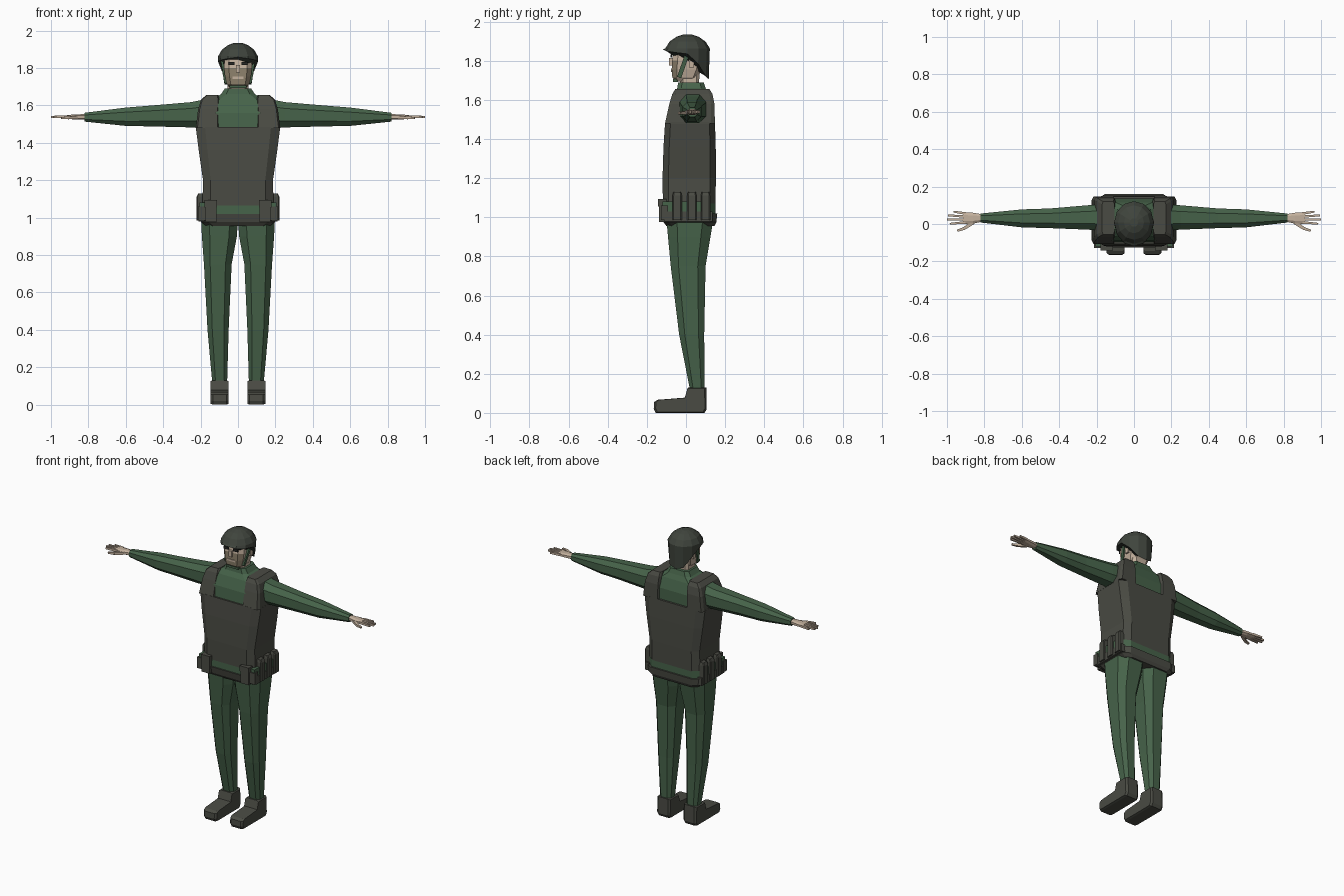
import bpy, bmesh, math
from mathutils import Vector

if "Cube" in bpy.data.objects:
    bpy.data.objects.remove(bpy.data.objects["Cube"])


def material(name, rgb):
    m = bpy.data.materials.new(name)
    m.diffuse_color = (*rgb, 1)
    m.use_nodes = True
    m.node_tree.nodes["Principled BSDF"].inputs["Base Color"].default_value = m.diffuse_color
    return m


GREEN = material("uniform green", (0.062, 0.125, 0.068))
OLIVE = material("vest grey", (0.068, 0.070, 0.057))
HELMET = material("helmet grey", (0.050, 0.058, 0.046))
SKIN = material("skin", (0.55, 0.44, 0.34))
PAINT = material("face paint", (0.27, 0.22, 0.15))
DARK = material("eye dark", (0.02, 0.02, 0.018))


def loft(name, rings, *mats):
    """Skin a list of equal point rings and cap both ends."""
    bm = bmesh.new()
    rows = [[bm.verts.new(p) for p in r] for r in rings]
    n = len(rows[0])
    for a, b in zip(rows, rows[1:]):
        for i in range(n):
            bm.faces.new((a[i], a[(i + 1) % n], b[(i + 1) % n], b[i]))
    bm.faces.new(rows[0])
    bm.faces.new(rows[-1])
    bmesh.ops.recalc_face_normals(bm, faces=bm.faces[:])
    me = bpy.data.meshes.new(name)
    bm.to_mesh(me)
    bm.free()
    for m in mats:
        me.materials.append(m)
    ob = bpy.data.objects.new(name, me)
    bpy.context.collection.objects.link(ob)
    return ob


def octagon(a0, a1, b0, b1, c=0.3):
    """Chamfered rectangle in two axes, c is the chamfer share."""
    ca, ra, cb, rb = (a0 + a1) / 2, (a1 - a0) / 2, (b0 + b1) / 2, (b1 - b0) / 2
    k = 1 - c
    pts = [(1, -k), (1, k), (k, 1), (-k, 1), (-1, k), (-1, -k), (-k, -1), (k, -1)]
    return [(ca + ra * u, cb + rb * v) for u, v in pts]


def upright(name, sections, mat, c=0.3, side=1):
    """Sections are (z, x0, x1, y0, y1)."""
    return loft(name, [[(side * x, y, z) for x, y in octagon(x0, x1, y0, y1, c)]
                       for z, x0, x1, y0, y1 in sections], mat)


def sideways(name, sections, mat, side, c=0.5):
    """Sections are (x, y0, y1, z0, z1)."""
    return loft(name, [[(side * x, y, z) for y, z in octagon(y0, y1, z0, z1, c)]
                       for x, y0, y1, z0, z1 in sections], mat)


def beam(name, p, q, w, h, mat, taper=1.0):
    """Square bar from p to q."""
    p, q = Vector(p), Vector(q)
    d = (q - p).normalized()
    up = Vector((0, 0, 1)) if abs(d.z) < 0.7 else Vector((1, 0, 0))
    u = d.cross(up).normalized()
    v = u.cross(d)
    return loft(name, [[o + u * w / 2 * t * i + v * h / 2 * t * j
                        for i, j in ((1, 1), (-1, 1), (-1, -1), (1, -1))]
                       for o, t in ((p, 1), (q, taper))], mat)


def box(name, x0, x1, y0, y1, z0, z1, mat, side=1):
    return loft(name, [[(side * x, y, z) for x, y in ((x0, y0), (x1, y0), (x1, y1), (x0, y1))]
                       for z in (z0, z1)], mat)


# Shirt under the vest, rising into the collar
upright("shirt", [(1.44, -.18, .18, -.10, .135), (1.56, -.17, .17, -.09, .135),
                  (1.63, -.14, .14, -.065, .115), (1.66, -.09, .09, -.045, .10),
                  (1.69, -.07, .07, -.04, .09)], GREEN)
upright("neck", [(1.64, -.055, .055, -.03, .065), (1.76, -.055, .055, -.03, .07)], SKIN)

# Vest body
upright("vest", [(1.065, -.19, .19, -.118, .15), (1.20, -.187, .187, -.12, .153),
                 (1.36, -.21, .21, -.115, .152), (1.485, -.226, .226, -.107, .148)], OLIVE, .22)
# Waist band and belt skirt
upright("waist_band", [(1.01, -.192, .192, -.117, .15), (1.07, -.192, .192, -.117, .15)], GREEN, .22)
upright("belt", [(0.955, -.17, .17, -.10, .145), (0.975, -.198, .198, -.115, .155),
                 (1.02, -.20, .20, -.125, .16)], OLIVE, .22)

for s, tag in ((1, "left"), (-1, "right")):
    # Vest shoulder panel
    upright(f"{tag}_vest_shoulder", [(1.48, .10, .226, -.107, .148), (1.58, .10, .213, -.085, .145),
                                     (1.63, .10, .198, -.07, .135), (1.655, .105, .17, -.055, .12)],
            OLIVE, .15, s)
    # Sleeve
    sideways(f"{tag}_sleeve", [(.16, -.035, .105, 1.48, 1.635), (.25, -.03, .10, 1.482, 1.617),
                               (.45, -.022, .083, 1.487, 1.60), (.60, -.018, .078, 1.49, 1.588),
                               (.82, .008, .056, 1.513, 1.56)], GREEN, s)
    # Hand with fingers
    sideways(f"{tag}_palm", [(.80, .015, .05, 1.523, 1.553), (.86, .002, .06, 1.523, 1.552),
                             (.915, .0, .064, 1.528, 1.548)], SKIN, s)
    for i, (y0, x1, y1) in enumerate(((.056, .965, .066), (.04, .995, .046),
                                      (.024, 1.0, .024), (.009, .985, .001))):
        beam(f"{tag}_finger_{i + 1}", (s * .90, y0, 1.539), (s * x1, y1, 1.538),
             .014, .016, SKIN, .7)
    beam(f"{tag}_thumb", (s * .86, .008, 1.535), (s * .91, -.025, 1.533), .02, .018, SKIN, .8)
    beam(f"{tag}_thumb_tip", (s * .905, -.023, 1.533), (s * .945, -.036, 1.532), .016, .015, SKIN, .7)

    # Trouser leg
    upright(f"{tag}_trouser", [(.12, .058, .138, .02, .095), (.40, .05, .163, -.035, .093),
                               (.75, .034, .182, -.078, .10), (.90, .006, .193, -.092, .125),
                               (.99, .0, .197, -.10, .14)], GREEN, .45, s)
    # Boot from a side profile, with narrowed edges
    prof = [(-.155, 0), (-.165, .02), (-.163, .055), (-.145, .067), (-.005, .078), (.01, .13),
            (.104, .13), (.106, .02), (.095, 0)]
    loft(f"{tag}_boot", [[(s * x, -.025 + (y + .025) * k, .06 + (z - .06) * k) for y, z in prof]
                         for x, k in ((.05, .93), (.062, 1), (.134, 1), (.147, .93))], OLIVE)

    # Belt pouches at the front and down the side
    box(f"{tag}_front_pouch", .115, .175, -.138, -.10, .975, 1.09, OLIVE, s)
    box(f"{tag}_front_pouch_flap", .112, .178, -.142, -.10, 1.055, 1.093, OLIVE, s)
    box(f"{tag}_side_belt", .18, .212, -.11, .135, .978, 1.03, OLIVE, s)
    box(f"{tag}_side_band", .18, .207, -.12, .12, 1.03, 1.08, GREEN, s)
    for i, y in enumerate((-.045, .03, .10)):
        upright(f"{tag}_side_pouch_{i + 1}", [(.985, .18, .222, y - .024, y + .024),
                                              (1.11, .18, .222, y - .024, y + .024),
                                              (1.128, .18, .213, y - .02, y + .02)], OLIVE, .25, s)
    box(f"{tag}_corner_pouch", .175, .215, -.128, -.092, .985, 1.06, OLIVE, s)
    # Chin strap
    beam(f"{tag}_chin_strap", (s * .088, .012, 1.85), (s * .066, -.035, 1.715), .022, .012, GREEN)
    # Eye
    box(f"{tag}_eye", .018, .052, -.079, -.071, 1.816, 1.832, DARK, s)
    # Ear
    box(f"{tag}_ear", .07, .083, .015, .04, 1.765, 1.82, SKIN, s)

# Head, with paint on the lower front faces
head = upright("head", [(1.695, -.045, .045, -.055, .03), (1.715, -.06, .06, -.07, .06),
                        (1.755, -.07, .07, -.073, .08), (1.80, -.075, .075, -.072, .09),
                        (1.88, -.07, .07, -.06, .085)], SKIN, .35)
head.data.materials.append(PAINT)
for f in head.data.polygons:
    if f.normal.y < -.4 and f.center.z < 1.79:
        f.material_index = 1
box("nose", -.011, .011, -.086, -.06, 1.775, 1.815, SKIN)
box("mouth", -.03, .03, -.077, -.069, 1.742, 1.754, SKIN)
box("chin_strap_cup", -.045, .045, -.066, -.04, 1.692, 1.706, GREEN)

# Helmet shell: rim drops from the brow to the nape
RIM = [1.858, 1.85, 1.842, 1.835, 1.785, 1.72, 1.705]
SEG = 12


def helmet_ring(r, z=None):
    pts = []
    for i in range(SEG):
        a = 2 * math.pi * i / SEG
        rim = RIM[min(i, SEG - i)]
        front = max(0, math.cos(a))
        k = r if z else (1.0 if rim > 1.8 else .94)
        push = .012 * front if z is None else 0
        pts.append((.107 * k * math.sin(a), .008 - .115 * k * math.cos(a) - push, z or rim))
    return pts


helmet = loft("helmet", [helmet_ring(1), helmet_ring(.99, 1.863), helmet_ring(.80, 1.898),
                         helmet_ring(.50, 1.922), helmet_ring(.2, 1.934)], HELMET)
